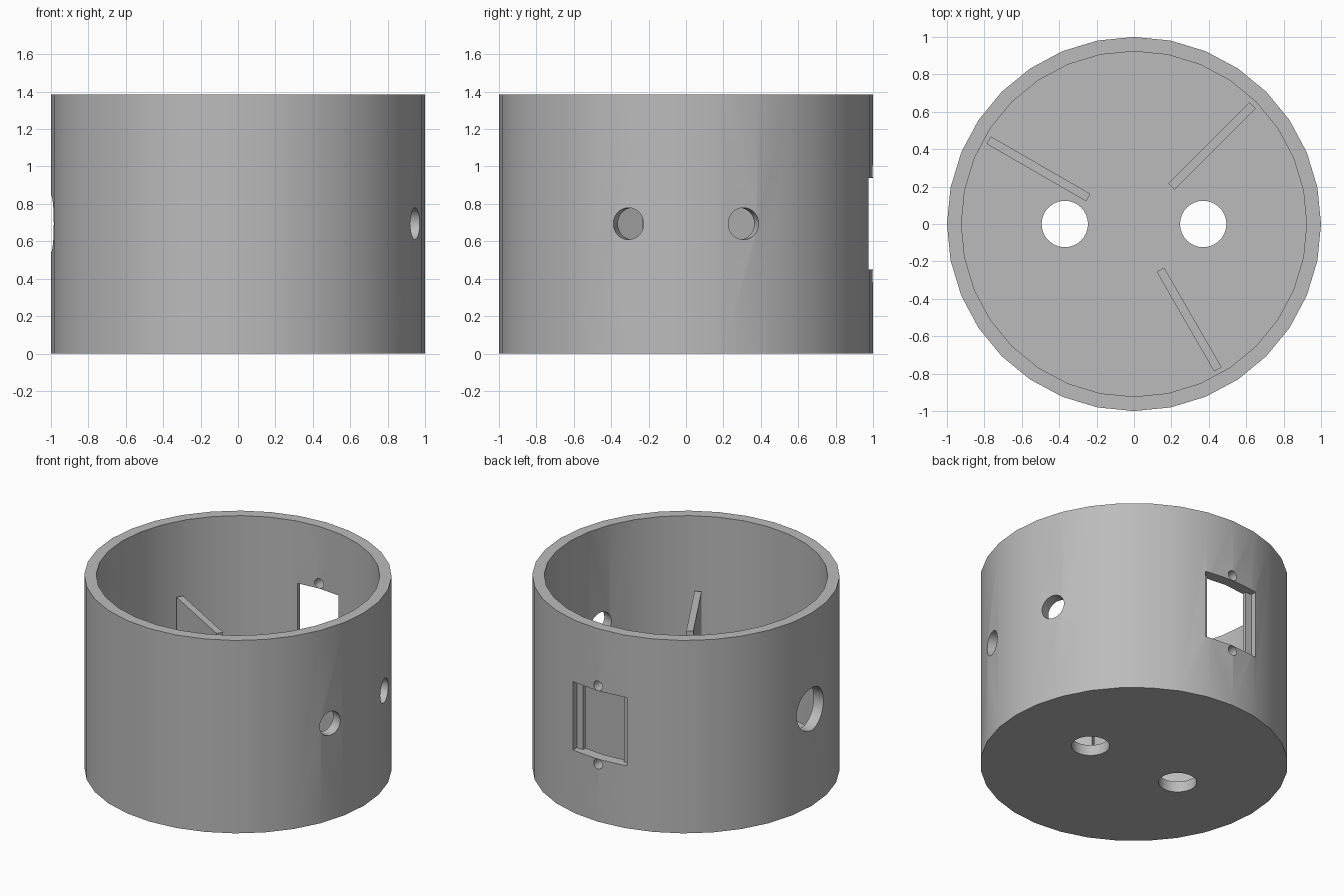
import bpy
from math import radians, cos, sin
from mathutils import Matrix

if "Cube" in bpy.data.objects:
    bpy.data.objects.remove(bpy.data.objects["Cube"], do_unlink=True)

HEIGHT, FLOOR, MID = 1.385, 0.077, 0.694

grey = bpy.data.materials.new("plain_grey")
grey.use_nodes = True
grey.diffuse_color = (0.5, 0.5, 0.5, 1)
grey.node_tree.nodes["Principled BSDF"].inputs["Base Color"].default_value = (0.5, 0.5, 0.5, 1)


def cylinder(name, radius, low, high, matrix=Matrix(), sides=32):
    """Cylinder along local z from low to high, with a vertex on the x axis."""
    bpy.ops.mesh.primitive_cylinder_add(vertices=sides, radius=radius, depth=high - low)
    obj = bpy.context.object
    obj.name = name
    obj.data.transform(matrix @ Matrix.Translation((0, 0, (low + high) / 2)))
    return obj


def box(name, size, centre, angle=0):
    """Box turned about the vertical axis through the origin."""
    bpy.ops.mesh.primitive_cube_add(size=1)
    obj = bpy.context.object
    obj.name = name
    obj.data.transform(Matrix.Rotation(radians(angle), 4, "Z")
                       @ Matrix.Translation(centre) @ Matrix.Diagonal((*size, 1)))
    return obj


def cut(target, cutter):
    mod = target.modifiers.new("cut", "BOOLEAN")
    mod.operation, mod.solver, mod.object = "DIFFERENCE", "EXACT", cutter
    bpy.context.view_layer.objects.active = target
    bpy.ops.object.modifier_apply(modifier=mod.name)
    bpy.data.objects.remove(cutter, do_unlink=True)


def radial(angle, z):
    """Frame whose local z axis points outward at the given angle and height."""
    return (Matrix.Translation((0, 0, z)) @ Matrix.Rotation(radians(angle), 4, "Z")
            @ Matrix.Rotation(radians(90), 4, "Y"))


# Round housing with a hollow inside
housing = cylinder("housing", 1, 0, HEIGHT)
cut(housing, cylinder("hollow", 0.923, FLOOR, HEIGHT + 0.2))

# Two holes in the floor
for x in (-0.37, 0.37):
    cut(housing, cylinder("floor_hole", 0.124, -0.1, 0.2, Matrix.Translation((x, 0, 0))))

# Two small holes and one large hole in the wall
for angle, radius in ((-18, 0.085), (18, 0.085), (180, 0.152)):
    cut(housing, cylinder("wall_hole", radius, 0.6, 1.2, radial(angle, MID)))

# Stepped socket opening at the back with a screw hole above and below
cut(housing, box("socket_recess", (0.426, 0.3, 0.49), (0, 1.085, MID)))
cut(housing, box("socket_opening", (0.326, 0.5, 0.49), (0, 0.95, MID)))
for side in (-1, 1):
    cut(housing, cylinder("screw_hole", 0.035, 0.7, 1.2, radial(90, MID + side * 0.281)))

# Three upright fins standing on the floor
fins = [box("fin", (0.615, 0.046, 0.855 - FLOOR + 0.01),
            (0.59, 0, (0.855 + FLOOR - 0.01) / 2), angle) for angle in (45, 150, -60)]

for obj in [housing] + fins:
    obj.data.materials.clear()
    obj.data.materials.append(grey)
    for poly in obj.data.polygons:
        poly.material_index = 0

bpy.ops.object.select_all(action="DESELECT")
housing.select_set(True)
bpy.context.view_layer.objects.active = housing
bpy.ops.object.shade_smooth_by_angle(angle=radians(30))
